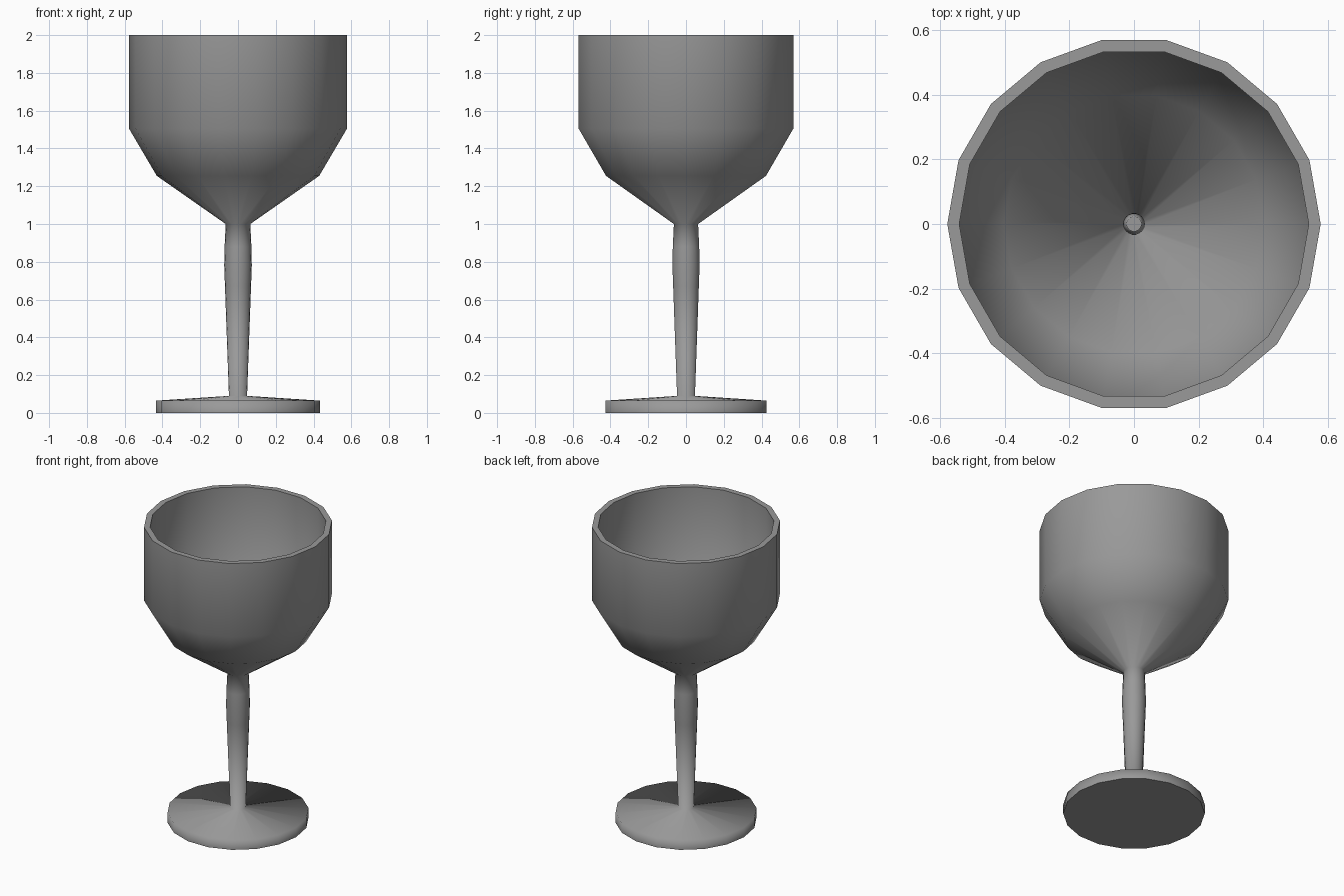
import bpy, bmesh, math

if "Cube" in bpy.data.objects:
    bpy.data.objects.remove(bpy.data.objects["Cube"])

SIDES = 18
# Outer profile (radius, height): foot, stem, bowl
PROFILE = [(0.433, 0.0), (0.433, 0.065), (0.048, 0.09), (0.069, 0.67),
           (0.073, 0.78), (0.071, 0.88), (0.065, 1.0),
           (0.43, 1.255), (0.577, 1.505), (0.577, 2.0)]

bm = bmesh.new()
rings = []
for r, z in PROFILE:
    rings.append([bm.verts.new((r * math.cos(math.tau * i / SIDES),
                                r * math.sin(math.tau * i / SIDES), z))
                  for i in range(SIDES)])

# Outer skin
for low, high in zip(rings, rings[1:]):
    for i in range(SIDES):
        j = (i + 1) % SIDES
        bm.faces.new((low[i], low[j], high[j], high[i]))

# Flat underside
bm.faces.new(rings[0][::-1])

mesh = bpy.data.meshes.new("goblet")
bm.to_mesh(mesh)
bm.free()
goblet = bpy.data.objects.new("goblet", mesh)
bpy.context.collection.objects.link(goblet)

# Dark grey surface
grey = bpy.data.materials.new("dark_grey")
grey.diffuse_color = (0.32, 0.32, 0.32, 1)
grey.use_nodes = True
grey.node_tree.nodes["Principled BSDF"].inputs["Base Color"].default_value = grey.diffuse_color
mesh.materials.append(grey)

# Wall thickness, growing inward and leaving a flat rim
wall = goblet.modifiers.new("wall", 'SOLIDIFY')
wall.thickness = 0.037
wall.offset = -1

# Smooth throughout, including over the foot; crisp rim and underside
bpy.context.view_layer.objects.active = goblet
goblet.select_set(True)
bpy.ops.object.modifier_apply(modifier="wall")
bpy.ops.object.shade_smooth_by_angle(angle=math.radians(88.5))
